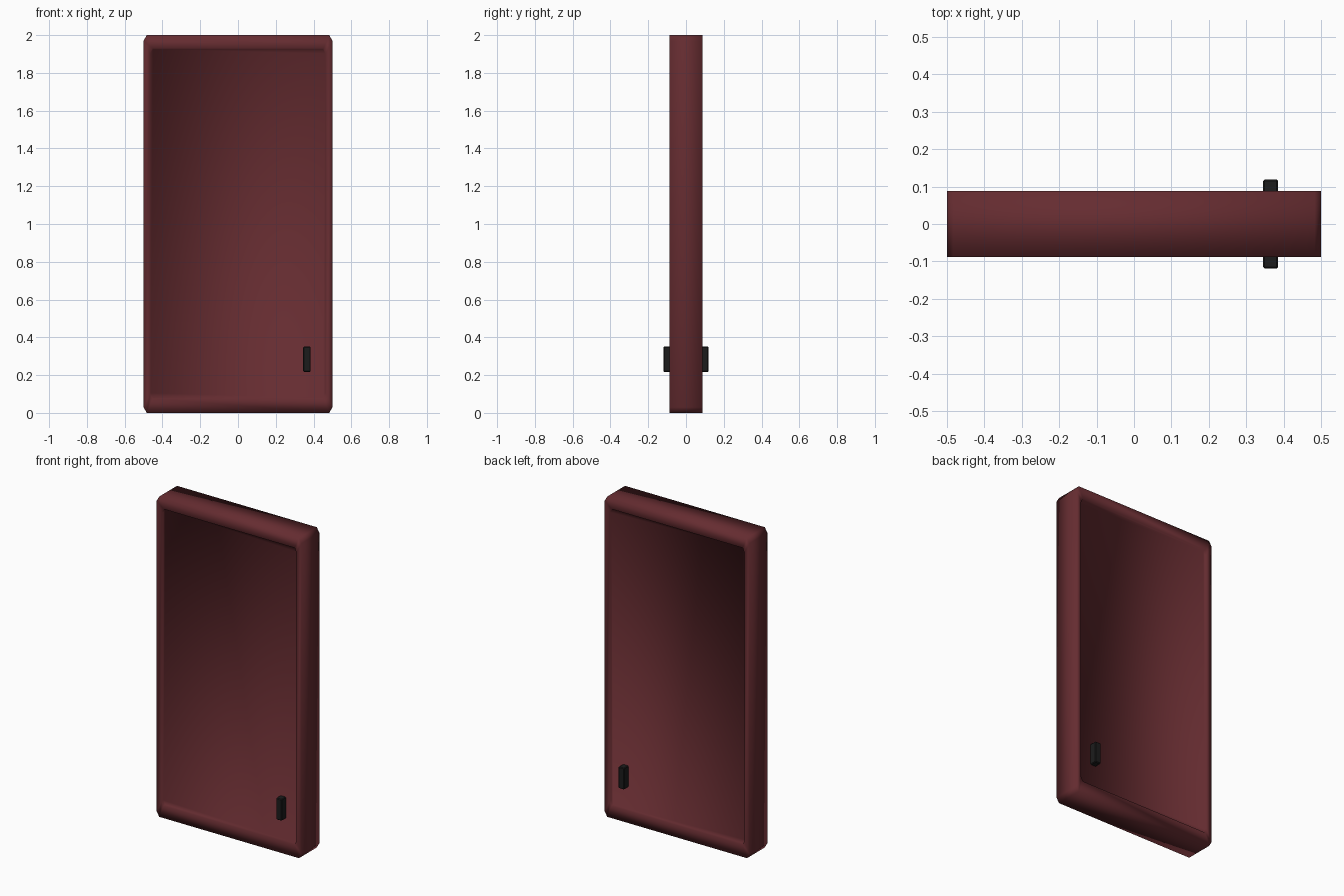
import bpy, bmesh

if "Cube" in bpy.data.objects:
    bpy.data.objects.remove(bpy.data.objects["Cube"])


def material(name, color):
    m = bpy.data.materials.new(name)
    m.diffuse_color = color
    m.use_nodes = True
    m.node_tree.nodes["Principled BSDF"].inputs["Base Color"].default_value = m.diffuse_color
    return m


def outline(x, z0, z1, cx, cz):
    # rectangle with clipped corners in the XZ plane
    return [(-x + cx, z0), (x - cx, z0), (x, z0 + cz), (x, z1 - cz),
            (x - cx, z1), (-x + cx, z1), (-x, z1 - cz), (-x, z0 + cz)]


# door slab: rings run from the front panel, over the rim, to the back panel
T, D = 0.088, 0.012
outer = outline(0.5, 0, 2, 0.017, 0.03)
rim = outline(0.465, 0.076, 1.93, 0.012, 0.025)
panel = outline(0.462, 0.08, 1.926, 0.012, 0.025)
rings = [(panel, D - T), (rim, -T), (outer, -T), (outer, T), (rim, T), (panel, T - D)]
bm = bmesh.new()
loops = [[bm.verts.new((x, y, z)) for x, z in pts] for pts, y in rings]
for a, b in zip(loops, loops[1:]):
    for i in range(8):
        j = (i + 1) % 8
        bm.faces.new((a[i], a[j], b[j], b[i]))
bm.faces.new(loops[0])
bm.faces.new(loops[-1])
bmesh.ops.recalc_face_normals(bm, faces=bm.faces)
for f in bm.faces:
    f.smooth = True
mesh = bpy.data.meshes.new("door_slab")
bm.to_mesh(mesh)
bm.free()
slab = bpy.data.objects.new("door_slab", mesh)
bpy.context.collection.objects.link(slab)
mesh.materials.append(material("dark_red", (0.13, 0.025, 0.03, 1)))

# handles on both faces
black = material("black", (0.012, 0.012, 0.012, 1))
for side, name in ((-1, "front_handle"), (1, "back_handle")):
    bpy.ops.mesh.primitive_cube_add(size=1, location=(0.365, side * 0.095, 0.284))
    handle = bpy.context.object
    handle.name = name
    handle.scale = (0.04, 0.048, 0.134)
    bpy.ops.object.transform_apply(location=False, rotation=False, scale=True)
    handle.data.materials.append(black)
    bevel = handle.modifiers.new("soft_edges", 'BEVEL')
    bevel.width = 0.004
    bevel.segments = 1
